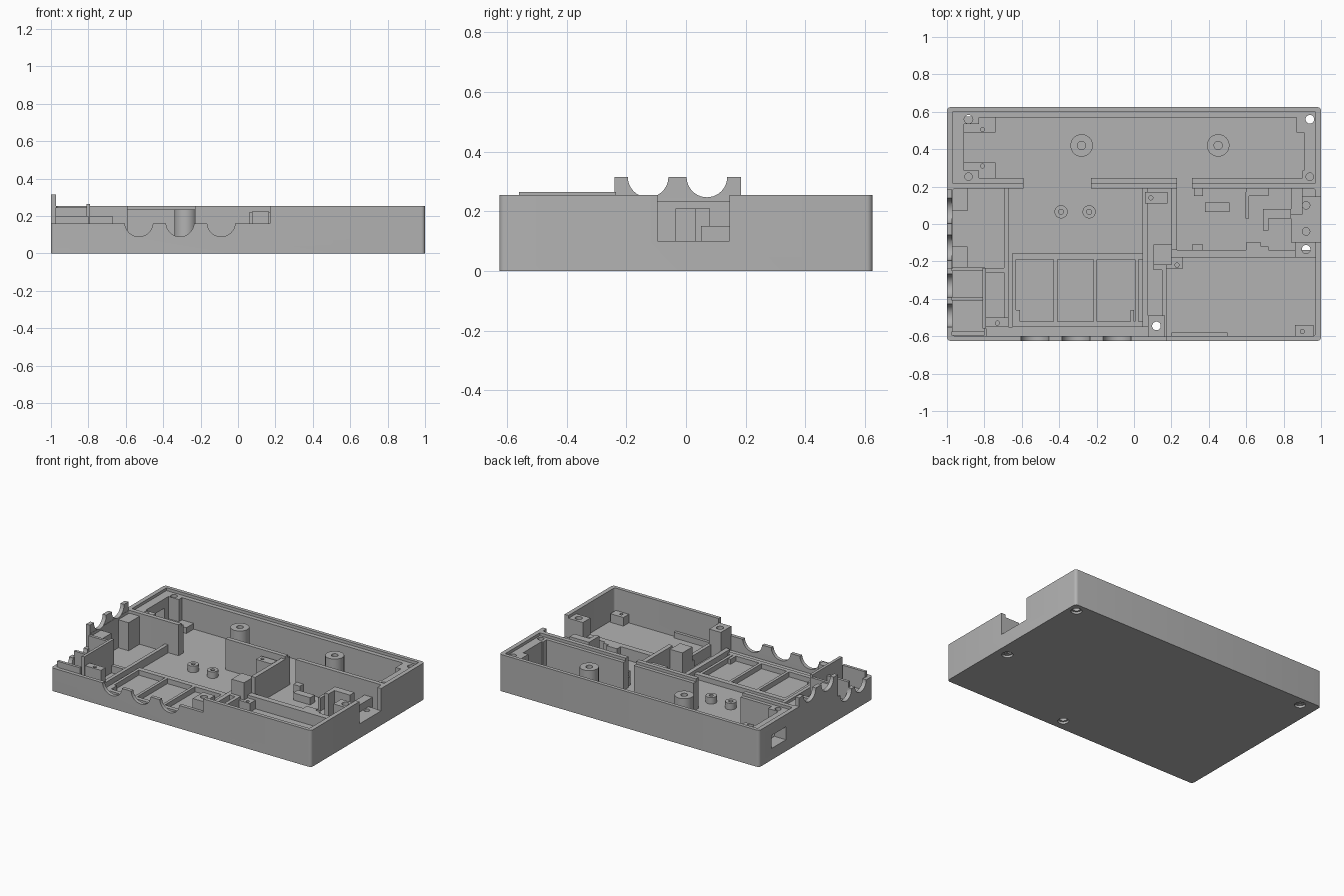
import bpy
import bmesh
from mathutils import Matrix, Vector

default = bpy.data.objects.get("Cube")
if default:
    bpy.data.objects.remove(default, do_unlink=True)

grey = bpy.data.materials.new("light grey plastic")
grey.use_nodes = True
colour = (.45, .45, .45, 1)
grey.diffuse_color = colour
grey.node_tree.nodes["Principled BSDF"].inputs["Base Color"].default_value = colour

FLOOR = .04     # top of the floor plate
RIM = .255      # top of the outer wall
STEP = .235     # top of the inner step that seats the lid
LOW = .16       # top of the cut-down wall
OVER = .5       # anything safely above the case
SINK = .02      # parts start inside the floor plate


def finish(name, bm):
    mesh = bpy.data.meshes.new(name)
    bm.to_mesh(mesh)
    bm.free()
    mesh.materials.append(grey)
    obj = bpy.data.objects.new(name, mesh)
    bpy.context.collection.objects.link(obj)
    return obj


def box(name, x0, x1, y0, y1, z1, z0=SINK, corner=0):
    bm = bmesh.new()
    size = Vector((x1 - x0, y1 - y0, z1 - z0))
    middle = Vector((x0 + x1, y0 + y1, z0 + z1)) / 2
    bmesh.ops.create_cube(bm, size=1, matrix=Matrix.LocRotScale(middle, None, size))
    if corner:
        upright = [e for e in bm.edges if abs(e.verts[0].co.z - e.verts[1].co.z) > .01]
        bmesh.ops.bevel(bm, geom=upright, offset=corner, segments=5, profile=.5, affect='EDGES')
    return finish(name, bm)


def rod(name, centre, radius, length, axis="Z"):
    bm = bmesh.new()
    turn = {"X": Matrix.Rotation(1.570796, 4, 'Y'),
            "Y": Matrix.Rotation(1.570796, 4, 'X'),
            "Z": Matrix.Identity(4)}[axis]
    bmesh.ops.create_cone(bm, cap_ends=True, segments=40, radius1=radius, radius2=radius,
                          depth=length, matrix=Matrix.Translation(centre) @ turn)
    return finish(name, bm)


def cut(target, cutter):
    mod = target.modifiers.new("cut", 'BOOLEAN')
    mod.operation = 'DIFFERENCE'
    mod.solver = 'EXACT'
    mod.object = cutter
    bpy.context.view_layer.objects.active = target
    bpy.ops.object.modifier_apply(modifier=mod.name)
    bpy.data.objects.remove(cutter, do_unlink=True)


def cut_box(target, *bounds, **options):
    cut(target, box("cutter", *bounds, **options))


def drill(target, x, y, radius, bottom=-.1):
    cut(target, rod("cutter", (x, y, (bottom + OVER) / 2), radius, OVER - bottom))


# Outer case with two hollow compartments and a lid step
case = box("case", -1, 1, -.625, .625, RIM, z0=0, corner=.02)
cut_box(case, -.91, .91, .245, .57, OVER, z0=FLOOR)
cut_box(case, -.97, .97, .22, .6, OVER, z0=STEP)
cut_box(case, -.97, .97, -.6, .19, OVER, z0=FLOOR, corner=.015)

# Gaps in the divider, cut-down front and side walls
for x0, x1 in ((-.59, -.23), (.23, .31)):
    cut_box(case, x0, x1, .18, .26, OVER, z0=FLOOR)
cut_box(case, -2, .17, -1, -.59, OVER, z0=LOW)
cut_box(case, -2, -.96, -1, -.24, OVER, z0=LOW)

# Side notch and side window
cut_box(case, .95, 2, -.095, .145, OVER, z0=.1)
cut_box(case, -2, -.9, .33, .49, .17, z0=.08)

# Round cable openings in the low walls
for x in (-.53, -.31, -.09):
    cut(case, rod("cutter", (x, -.6, LOW + .005), .075, .1, "Y"))
for y in (-.49, -.33):
    cut(case, rod("cutter", (-1, y, LOW), .062, .1, "X"))

# Raised scalloped plate on the side wall
plate = box("scalloped_wall", -1, -.972, -.24, .185, .315, z0=.2)
for y in (-.127, .07):
    for part in (plate, case):
        cut(part, rod("cutter", (-1, y, .315), .068, .1, "X"))

# Blind lid screw holes at the divider ends
for x0, x1, x in ((-.96, -.83, -.885), (.9, .96, .94)):
    pad = box("divider_end_pad", x0, x1, .225, .285, STEP)
    for part in (pad, case):
        drill(part, x, .253, .02, LOW)

# Through screws: blocks drilled with the case, wider recess underneath
screw_blocks = [
    ("back_corner_block", -.97, -.83, .535, .6, STEP, -.885, .56),
    ("back_corner_block", .87, .97, .49, .6, STEP, .94, .56),
    ("notch_screw_block", .86, .975, -.18, -.095, STEP, .92, -.135),
    ("front_screw_block", .075, .165, -.605, -.49, .225, .12, -.545),
]
for name, x0, x1, y0, y1, top, x, y in screw_blocks:
    block = box(name, x0, x1, y0, y1, top)
    for part in (block, case):
        drill(part, x, y, .023)
    cut(case, rod("cutter", (x, y, 0), .035, .03))

# Round bosses with pilot holes
for x, y, radius, top in ((-.28, .42, .06, STEP), (.45, .42, .06, STEP),
                          (-.39, .065, .035, .085), (-.24, .065, .035, .085)):
    boss = rod("screw_boss", (x, y, (SINK + top) / 2), radius, top - SINK)
    drill(boss, x, y, radius / 3 + .002, FLOOR)

# Square standoffs with small pilot holes
standoffs = [
    ("module_standoff", -.915, -.74, .49, .575, .08, -.81, .505),
    ("module_standoff", -.915, -.74, .24, .33, .08, -.81, .31),
    ("jack_standoff", -.79, -.67, -.55, -.5, .2, -.73, -.53),
    ("centre_standoff", .06, .18, .11, .17, .22, .09, .14),
    ("pocket_standoff", .17, .26, -.24, -.18, .1, .23, -.22),
    ("pocket_standoff", .86, .96, -.6, -.54, .1, .9, -.575),
]
for name, x0, x1, y0, y1, top, x, y in standoffs:
    drill(box(name, x0, x1, y0, y1, top), x, y, .011, FLOOR)

# Shelf behind the side notch
shelf = box("notch_shelf", .84, .972, -.1, .15, .1)
for y in (-.04, .1):
    drill(shelf, .92, y, .02, .05)

# Jack bay on the low side
for y, top in ((-.595, .2), (-.41, .2), (-.25, .245)):
    box("jack_bay_rib", -.975, -.8, y, y + .02, top)
box("jack_bay_wall", -.81, -.79, -.56, -.235, .265)
box("jack_bay_shelf", -.975, -.8, -.59, -.24, .07)
box("jack_bay_link", -.8, -.67, -.26, -.235, .09)

# Lid posts against the side wall
for y0, y1 in ((-.24, -.12), (.07, .195)):
    box("side_post", -.975, -.89, y0, y1, STEP)

# Guide rails and button frames on the floor
RAIL = .075
for x0, x1 in ((-.695, -.67), (.045, .075)):
    box("long_rail", x0, x1, -.55, .19, RAIL + .02)
for x in (-.65, -.43, -.217, .005):
    box("button_divider", x, x + .02, -.55, -.16, RAIL)
for y0, y1 in ((-.19, -.155), (-.55, -.52)):
    box("button_cross_rail", -.65, .045, y0, y1, RAIL)
box("front_ledge", -.79, .08, -.605, -.55, .06)
for x in (-.63, -.02):
    box("button_stop", x, x + .02, -.52, -.46, RAIL)

# Centre wall and posts
box("centre_wall", .2, .23, -.14, .2, STEP)
box("centre_post", .105, .2, -.22, -.11, .22)
box("centre_post_foot", .105, .165, -.245, -.2, .12)

# Battery pocket walls
box("pocket_back_wall", .165, .965, -.18, -.14, .12)
box("pocket_side_wall", .15, .175, -.6, -.14, .12)
box("pocket_front_step", .2, .5, -.605, -.58, .08)

# Small board supports
supports = [
    ("board_plate", .38, .51, .065, .115, .09),
    ("board_corner", .31, .37, -.145, -.11, .1),
    ("board_corner", .6, .68, -.145, -.1, .12),
    ("board_corner", .68, .72, -.145, -.12, .12),
    ("board_stop", .32, .37, .15, .195, .1),
    ("board_fence", .595, .615, .03, .17, .13),
    ("board_fence", .6, .72, .15, .195, .13),
    ("board_clip", .69, .84, .03, .08, .21),
    ("board_clip", .69, .72, -.035, .08, .21),
    ("shelf_post", .84, .9, .05, .195, .15),
]
for name, *bounds in supports:
    box(name, *bounds)

# Smooth the round faces, keep the edges sharp
bpy.ops.object.select_all(action='DESELECT')
for obj in bpy.context.scene.objects:
    if obj.type == 'MESH' and grey.name in obj.data.materials:
        obj.select_set(True)
        bpy.context.view_layer.objects.active = obj
bpy.ops.object.shade_smooth_by_angle(angle=.52)
